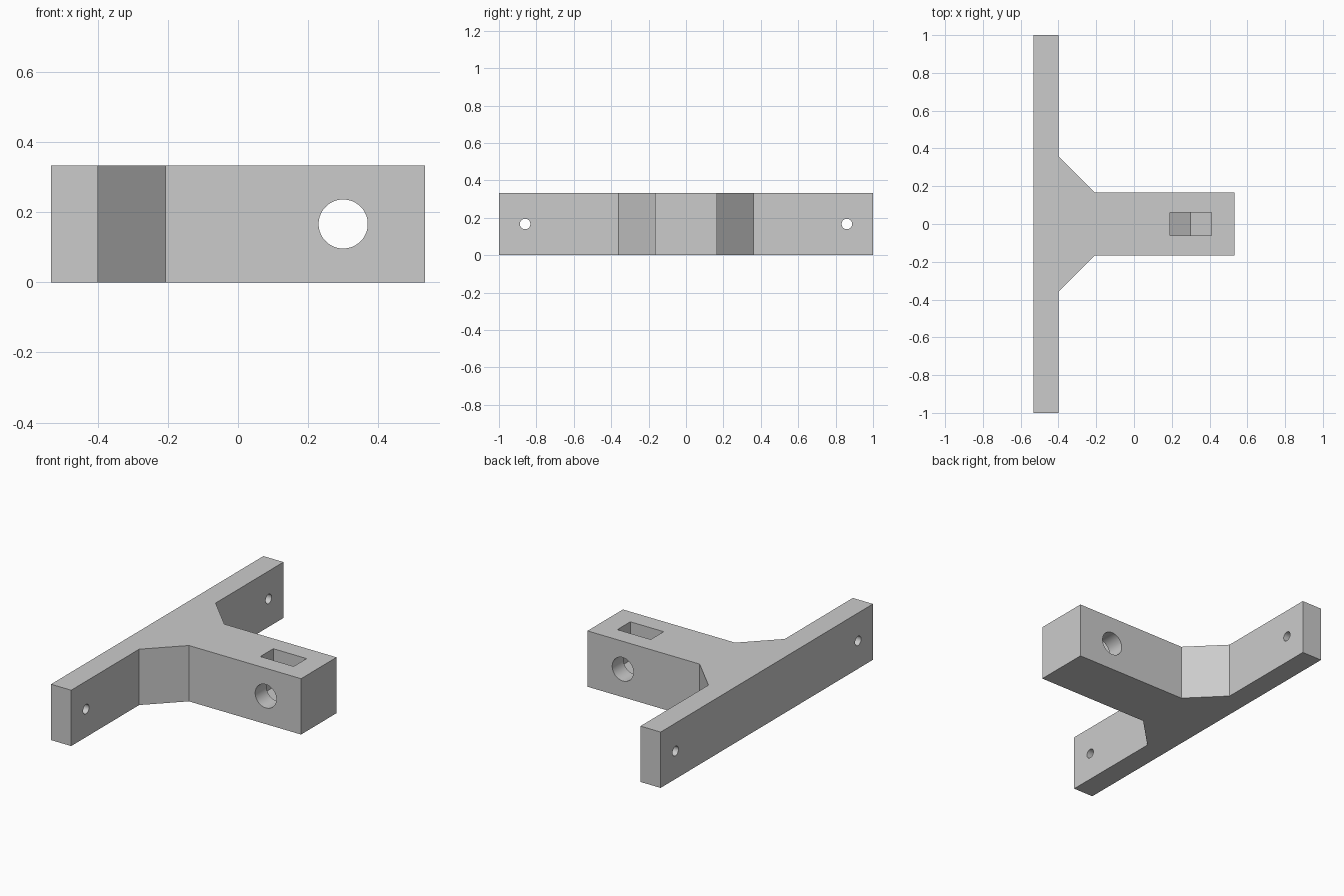
import bpy, bmesh, math
from mathutils import Vector

cube = bpy.data.objects.get("Cube")
if cube:
    bpy.data.objects.remove(cube, do_unlink=True)

HEIGHT = 0.333
MID = HEIGHT / 2
BOLT_X = 0.30

grey = bpy.data.materials.new("light_grey")
grey.use_nodes = True
grey.diffuse_color = (0.6, 0.6, 0.6, 1)
grey.node_tree.nodes["Principled BSDF"].inputs["Base Color"].default_value = (0.6, 0.6, 0.6, 1)


def prism(name, points, depth):
    """Extrude a closed loop of 3D points along a vector."""
    bm = bmesh.new()
    face = bm.faces.new([bm.verts.new(p) for p in points])
    res = bmesh.ops.extrude_face_region(bm, geom=[face])
    moved = [v for v in res["geom"] if isinstance(v, bmesh.types.BMVert)]
    bmesh.ops.translate(bm, verts=moved, vec=Vector(depth))
    bmesh.ops.recalc_face_normals(bm, faces=bm.faces)
    mesh = bpy.data.meshes.new(name)
    bm.to_mesh(mesh)
    bm.free()
    mesh.materials.append(grey)
    obj = bpy.data.objects.new(name, mesh)
    bpy.context.collection.objects.link(obj)
    return obj


def circle(radius, count=64):
    return [(radius * math.cos(2 * math.pi * i / count),
             radius * math.sin(2 * math.pi * i / count)) for i in range(count)]


# Wall plate, gussets and arm as one mirrored outline
half = [(-0.533, 1.0), (-0.4, 1.0), (-0.4, 0.36), (-0.207, 0.167), (0.533, 0.167)]
outline = half + [(x, -y) for x, y in reversed(half)]
bracket = prism("bracket", [(x, y, 0) for x, y in outline], (0, 0, HEIGHT))

# Bolt bore across the arm
cutters = [prism("bolt_bore", [(BOLT_X + a, -0.3, MID + b) for a, b in circle(0.07)], (0, 0.6, 0))]

# Screw holes through both ends of the plate
for y in (-0.86, 0.86):
    cutters.append(prism("screw_hole", [(-0.7, y + a, MID + b) for a, b in circle(0.028)], (0.5, 0, 0)))

# Nut pocket open at the top with a pointed hexagonal floor
w = 0.11
shoulder, tip = MID - w * math.tan(math.pi / 6), MID - w / math.cos(math.pi / 6)
pocket = [(-w, 0.5), (-w, shoulder), (0, tip), (w, shoulder), (w, 0.5)]
cutters.append(prism("nut_pocket", [(BOLT_X + x, -0.061, z) for x, z in pocket], (0, 0.122, 0)))

# Cut the holes, then discard the cutters
bpy.ops.object.select_all(action="DESELECT")
bpy.context.view_layer.objects.active = bracket
bracket.select_set(True)
for cutter in cutters:
    cutter.hide_render = True
    mod = bracket.modifiers.new(cutter.name, "BOOLEAN")
    mod.operation = "DIFFERENCE"
    mod.solver = "EXACT"
    mod.object = cutter
    bpy.ops.object.modifier_apply(modifier=mod.name)
    bpy.data.objects.remove(cutter, do_unlink=True)

bpy.ops.object.shade_smooth_by_angle(angle=math.radians(30))
